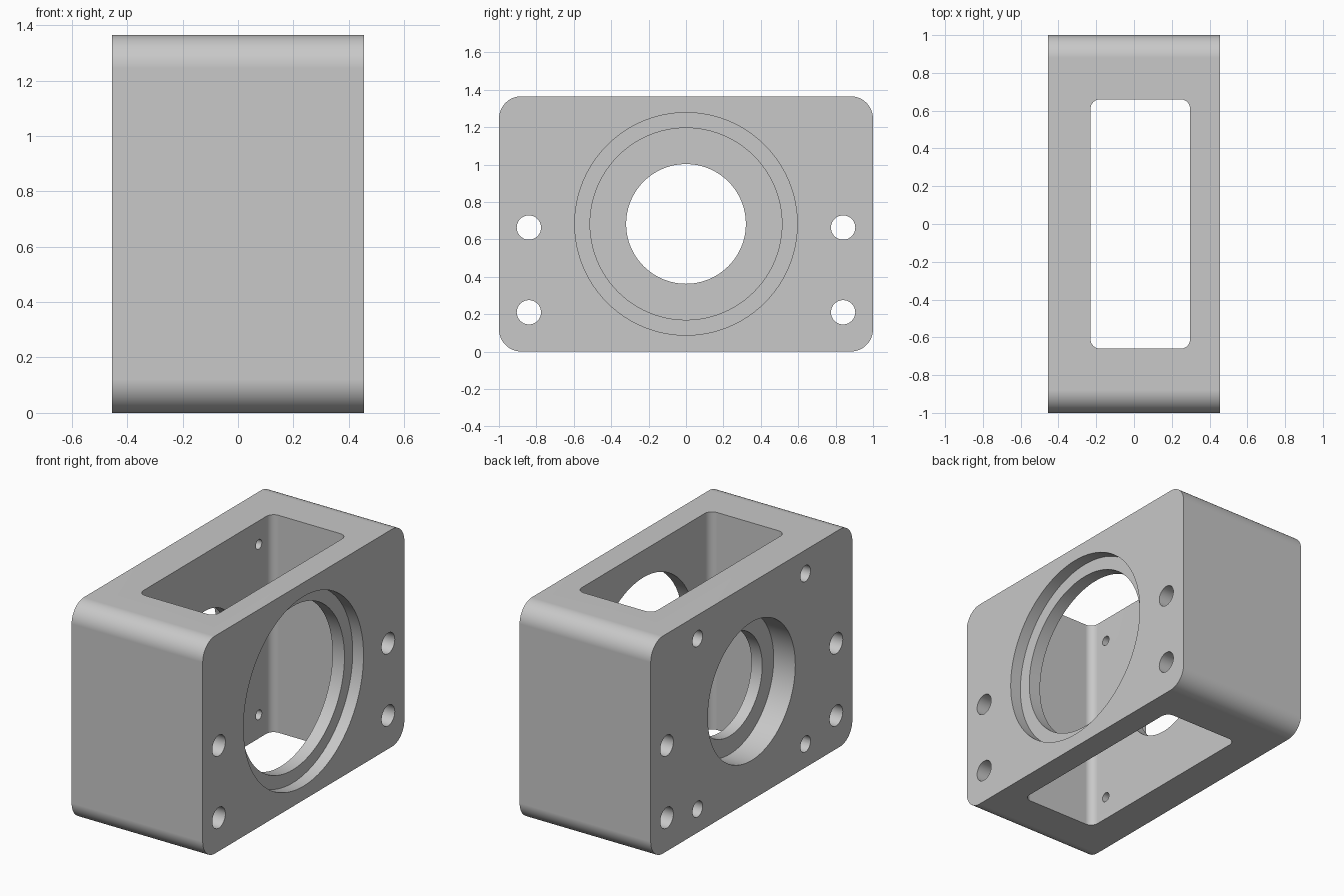
import bpy
import bmesh
from math import pi, radians
from mathutils import Matrix, Vector

cube = bpy.data.objects.get("Cube")
if cube:
    bpy.data.objects.remove(cube, do_unlink=True)

HALF_X, HEIGHT = 0.455, 1.365
MID_Z = HEIGHT / 2
CAVITY_X = (-0.23, 0.297)

grey = bpy.data.materials.new("machined grey")
grey.use_nodes = True
grey.diffuse_color = (0.58, 0.58, 0.58, 1)
grey.node_tree.nodes["Principled BSDF"].inputs["Base Color"].default_value = grey.diffuse_color


def new_object(name, bm):
    bmesh.ops.recalc_face_normals(bm, faces=bm.faces)
    mesh = bpy.data.meshes.new(name)
    bm.to_mesh(mesh)
    bm.free()
    obj = bpy.data.objects.new(name, mesh)
    bpy.context.collection.objects.link(obj)
    return obj


def rounded_block(name, low, high, axis, radius):
    """Box whose edges parallel to the given axis are rounded."""
    low, high = Vector(low), Vector(high)
    bm = bmesh.new()
    bmesh.ops.create_cube(bm, size=1)
    for v in bm.verts:
        v.co = (low + high) / 2 + v.co * (high - low)
    edges = [e for e in bm.edges
             if abs((e.verts[0].co - e.verts[1].co).normalized()[axis]) > 0.9]
    bmesh.ops.bevel(bm, geom=edges, offset=radius, segments=12,
                    profile=0.5, affect='EDGES')
    return new_object(name, bm)


def bore(x0, x1, y, z, radius, segments):
    """Cylinder along x, used as a cutter."""
    bm = bmesh.new()
    place = Matrix.Translation(((x0 + x1) / 2, y, z)) @ Matrix.Rotation(pi / 2, 4, 'Y')
    bmesh.ops.create_cone(bm, cap_ends=True, segments=segments, radius1=radius,
                          radius2=radius, depth=x1 - x0, matrix=place)
    return new_object("bore_cutter", bm)


def cut(target, cutter):
    cutter.hide_render = True
    mod = target.modifiers.new("cut", 'BOOLEAN')
    mod.operation = 'DIFFERENCE'
    mod.solver = 'EXACT'
    mod.object = cutter
    bpy.ops.object.modifier_apply(modifier=mod.name)
    bpy.data.objects.remove(cutter, do_unlink=True)


# Housing block, rounded along x
housing = rounded_block("bearing_housing", (-HALF_X, -1, 0), (HALF_X, 1, HEIGHT), 0, 0.12)
housing.data.materials.append(grey)
bpy.context.view_layer.objects.active = housing
housing.select_set(True)

# Vertical window through the block
cut(housing, rounded_block("window_cutter", (CAVITY_X[0], -0.66, -0.1),
                           (CAVITY_X[1], 0.66, HEIGHT + 0.1), 2, 0.05))

# Stepped main bores: wide seat outside, narrower opening into the cavity
cut(housing, bore(0, 0.6, 0, MID_Z, 0.513, 96))
cut(housing, bore(HALF_X - 0.075, 0.6, 0, MID_Z, 0.595, 96))
cut(housing, bore(-0.6, 0, 0, MID_Z, 0.32, 96))
cut(housing, bore(-0.6, -HALF_X + 0.15, 0, MID_Z, 0.434, 96))

for side in (-1, 1):
    # Mounting holes through the full width
    for z in (0.21, 0.663):
        cut(housing, bore(-0.6, 0.6, side * 0.84, z, 0.065, 40))
    # Counterbored screw holes in the thick wall
    for dz in (-0.535, 0.535):
        cut(housing, bore(-0.6, 0, side * 0.535, MID_Z + dz, 0.03, 32))
        cut(housing, bore(-0.6, -HALF_X + 0.12, side * 0.535, MID_Z + dz, 0.05, 32))

# Smooth curved walls, crisp edges, flat large faces
bpy.ops.object.shade_smooth_by_angle(angle=radians(30))
weighted = housing.modifiers.new("even normals", 'WEIGHTED_NORMAL')
weighted.keep_sharp = True
